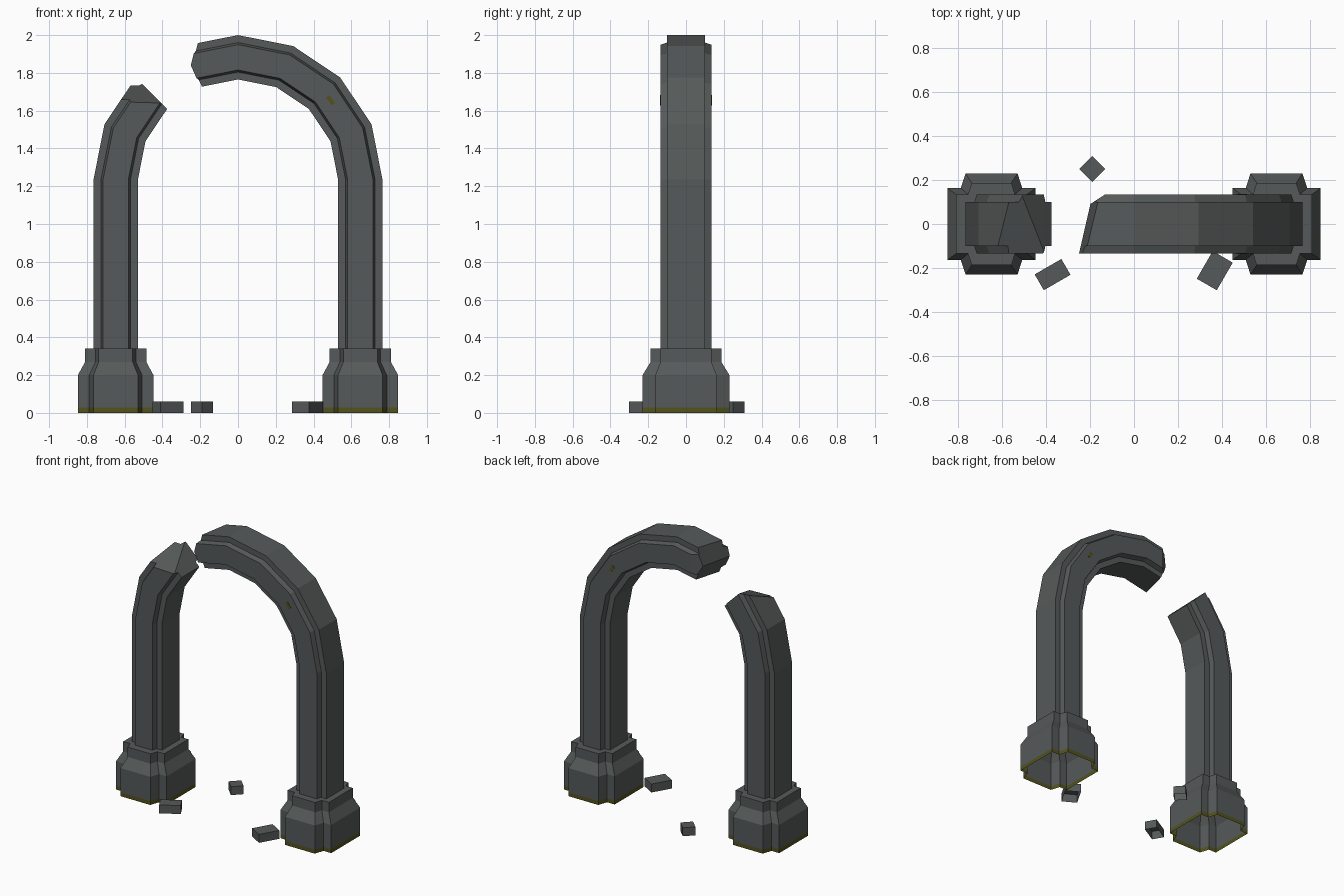
import bpy, bmesh, math
from mathutils import Vector, Matrix

if "Cube" in bpy.data.objects:
    bpy.data.objects.remove(bpy.data.objects["Cube"])


def material(name, rgb):
    m = bpy.data.materials.new(name)
    m.diffuse_color = (*rgb, 1)
    m.use_nodes = True
    m.node_tree.nodes["Principled BSDF"].inputs["Base Color"].default_value = m.diffuse_color
    return m


STONE = material("dark stone", (0.092, 0.101, 0.100))
MOSS = material("olive moss", (0.085, 0.085, 0.012))

R = 0.6475        # centre radius of the arch
SPRING = 1.235    # height where the curve begins


def section(a, b, c):
    """Stepped cross-section: three corner points mirrored into four quadrants."""
    q = [a, b, c]
    return (q + [(-x, y) for x, y in reversed(q)] +
            [(-x, -y) for x, y in q] + [(x, -y) for x, y in reversed(q)])


SHAFT = section((0.1175, 0.10), (0.078, 0.10), (0.067, 0.135))
FOOT = section((0.20, 0.163), (0.14, 0.163), (0.118, 0.23))
COLLAR = section((0.162, 0.135), (0.107, 0.135), (0.09, 0.187))


def new_object(name, bm):
    bmesh.ops.recalc_face_normals(bm, faces=bm.faces)
    mesh = bpy.data.meshes.new(name)
    bm.to_mesh(mesh)
    bm.free()
    obj = bpy.data.objects.new(name, mesh)
    bpy.context.collection.objects.link(obj)
    mesh.materials.append(STONE)
    mesh.materials.append(MOSS)
    return obj


def arch_piece(name, side, last, cuts):
    """Loft foot, collar, shaft and curve, then break the end with planes."""
    bm = bmesh.new()
    rings = []

    def add(prof, z, ang=0.0):
        rings.append([bm.verts.new((side * (R + u) * math.cos(ang), v,
                                    z + (R + u) * math.sin(ang))) for u, v in prof])

    for prof, z in ((FOOT, 0), (FOOT, 0.028), (FOOT, 0.20),
                    (COLLAR, 0.27), (COLLAR, 0.34), (SHAFT, 0.34)):
        add(prof, z)
    for i in range(last + 1):
        add(SHAFT, SPRING, math.radians(22.5 * i))
    for k, (lo, hi) in enumerate(zip(rings, rings[1:])):
        for i in range(12):
            j = (i + 1) % 12
            f = bm.faces.new((lo[i], lo[j], hi[j], hi[i]))
            f.material_index = 1 if k == 0 else 0
    bm.faces.new(rings[-1])
    # broken end
    for co, no in cuts:
        high = {v for v in bm.verts if v.co.z > 1}
        geom = list(high)
        geom += [e for e in bm.edges if all(v in high for v in e.verts)]
        geom += [f for f in bm.faces if all(v in high for v in f.verts)]
        res = bmesh.ops.bisect_plane(bm, geom=geom, dist=1e-5, plane_co=Vector(co),
                                     plane_no=Vector(no).normalized(), clear_outer=True)
        edges = [e for e in res["geom_cut"]
                 if isinstance(e, bmesh.types.BMEdge) and e.is_boundary]
        if edges:
            bmesh.ops.edgeloop_fill(bm, edges=edges)
    return new_object(name, bm)


arch_piece("short_broken_pillar", -1, 2, [((-0.62, -0.10, 1.66), (0.03, -0.38, 1))])
tip = (-0.25, -0.135, 1.84)
arch_piece("long_broken_arch", 1, 6, [
    (tip, (-1, 0.23, 0.25)),
    (tip, (-1, 0.23, -0.45)),
    ((-0.165, 0.1125, 1.85), (-0.55, 0.85, 0)),
])


def block(name, loc, size, rot, axis, open_bottom=False, mat=0):
    bm = bmesh.new()
    bmesh.ops.create_cube(bm, size=1, matrix=Matrix.Translation(loc) @
                          Matrix.Rotation(math.radians(rot), 4, axis) @
                          Matrix.Diagonal((*size, 1)))
    if open_bottom:
        low = [f for f in bm.faces if f.calc_center_median().z < 0.001]
        bmesh.ops.delete(bm, geom=low, context='FACES_ONLY')
    for f in bm.faces:
        f.material_index = mat
    new_object(name, bm)


# fallen rubble, hollow underneath
for i, (x, y, w, d, r) in enumerate([(-0.37, -0.23, 0.14, 0.083, 30),
                                     (-0.19, 0.25, 0.083, 0.083, 45),
                                     (0.367, -0.212, 0.145, 0.105, 60)]):
    block(f"rubble_{i + 1}", (x, y, 0.03), (w, d, 0.06), r, 'Z', True)

# small moss spots on both sides of the arch
for name, s in (("front_moss_spot", -1), ("back_moss_spot", 1)):
    block(name, (0.49, s * 0.135, 1.655), (0.022, 0.004, 0.05), -35, 'Y', mat=1)
